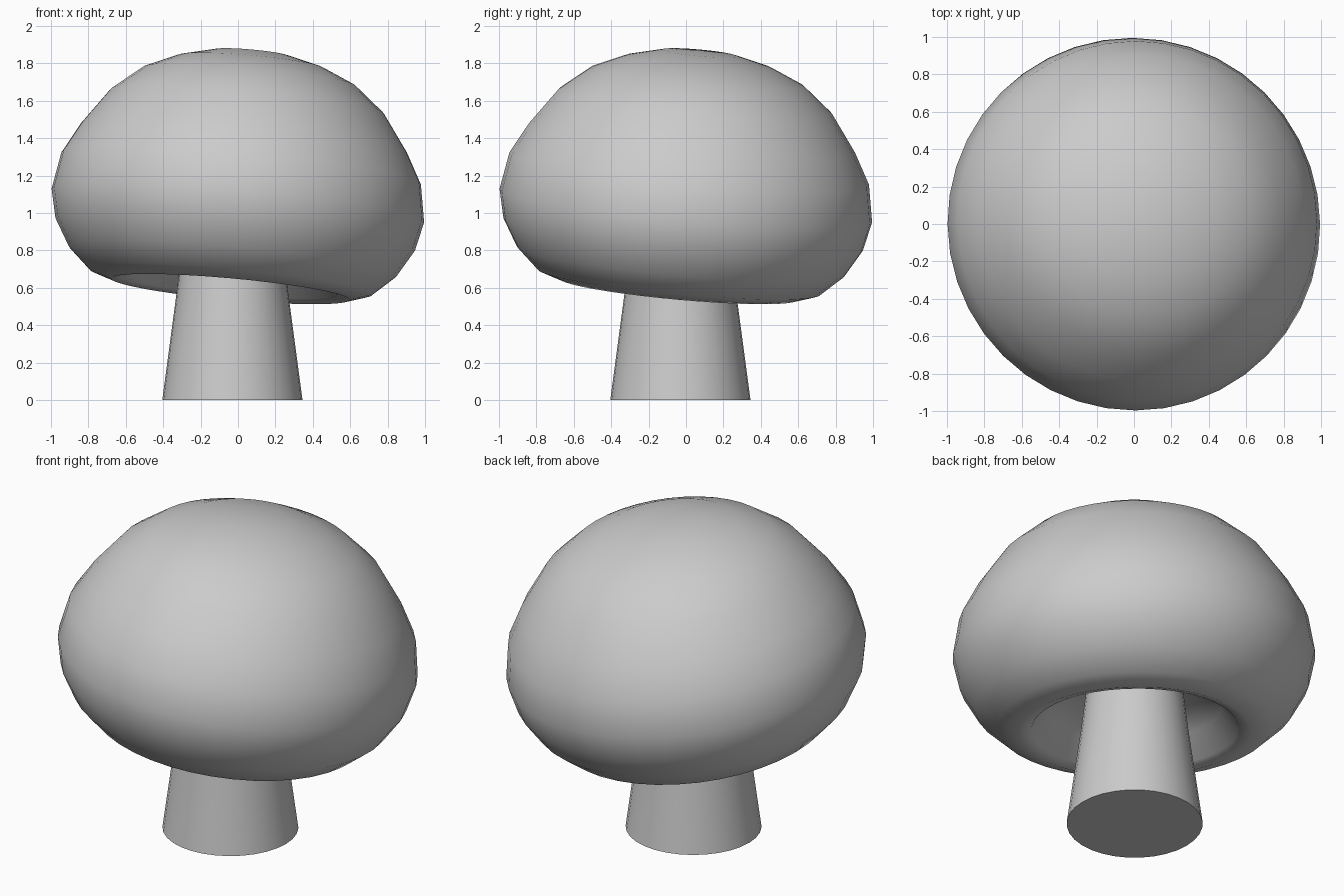
import bpy
from math import cos, sin, pi

if "Cube" in bpy.data.objects:
    bpy.data.objects.remove(bpy.data.objects["Cube"])


def lathe(name, profile, loc, rot=(0, 0, 0), segs=40):
    """Revolve (radius, height) points about z; radius 0 becomes a pole."""
    verts, faces, rings = [], [], []
    for r, z in profile:
        if r == 0:
            rings.append([len(verts)] * segs)
            verts.append((0, 0, z))
        else:
            rings.append([len(verts) + i for i in range(segs)])
            verts += [(r * cos(2 * pi * i / segs), r * sin(2 * pi * i / segs), z)
                      for i in range(segs)]
    for a, b in zip(rings, rings[1:]):
        for i in range(segs):
            j = (i + 1) % segs
            quad = [a[i], a[j], b[j], b[i]]
            faces.append(list(dict.fromkeys(quad)))
    mesh = bpy.data.meshes.new(name)
    mesh.from_pydata(verts, [], faces)
    mesh.update()
    obj = bpy.data.objects.new(name, mesh)
    bpy.context.collection.objects.link(obj)
    obj.location, obj.rotation_euler = loc, rot
    bpy.ops.object.select_all(action='DESELECT')
    obj.select_set(True)
    bpy.context.view_layer.objects.active = obj
    bpy.ops.object.shade_smooth_by_angle(angle=pi / 4)
    return obj


# Domed cap, listed from the hollow underside outwards to the crown
CENTRE = 1.05
cap_profile = [(0, 0.84), (0.28, 0.82), (0.48, 0.74), (0.57, 0.61),
               (0.64, 0.59), (0.76, 0.63), (0.88, 0.74), (0.965, 0.885),
               (1.0, 1.04), (0.965, 1.24), (0.875, 1.405), (0.735, 1.6),
               (0.57, 1.735), (0.39, 1.815), (0.2, 1.863), (0, 1.877)]
TILT = 0.09
lathe("mushroom_cap", [(r, z - CENTRE) for r, z in cap_profile],
      (0, 0, CENTRE), (-TILT, TILT, 0))

# Tapered stem, closed at the foot and buried in the cap
lathe("mushroom_stem", [(0, 0), (0.375, 0), (0.295, 0.6), (0.265, 0.86), (0, 0.86)],
      (-0.03, -0.03, 0), segs=32)
